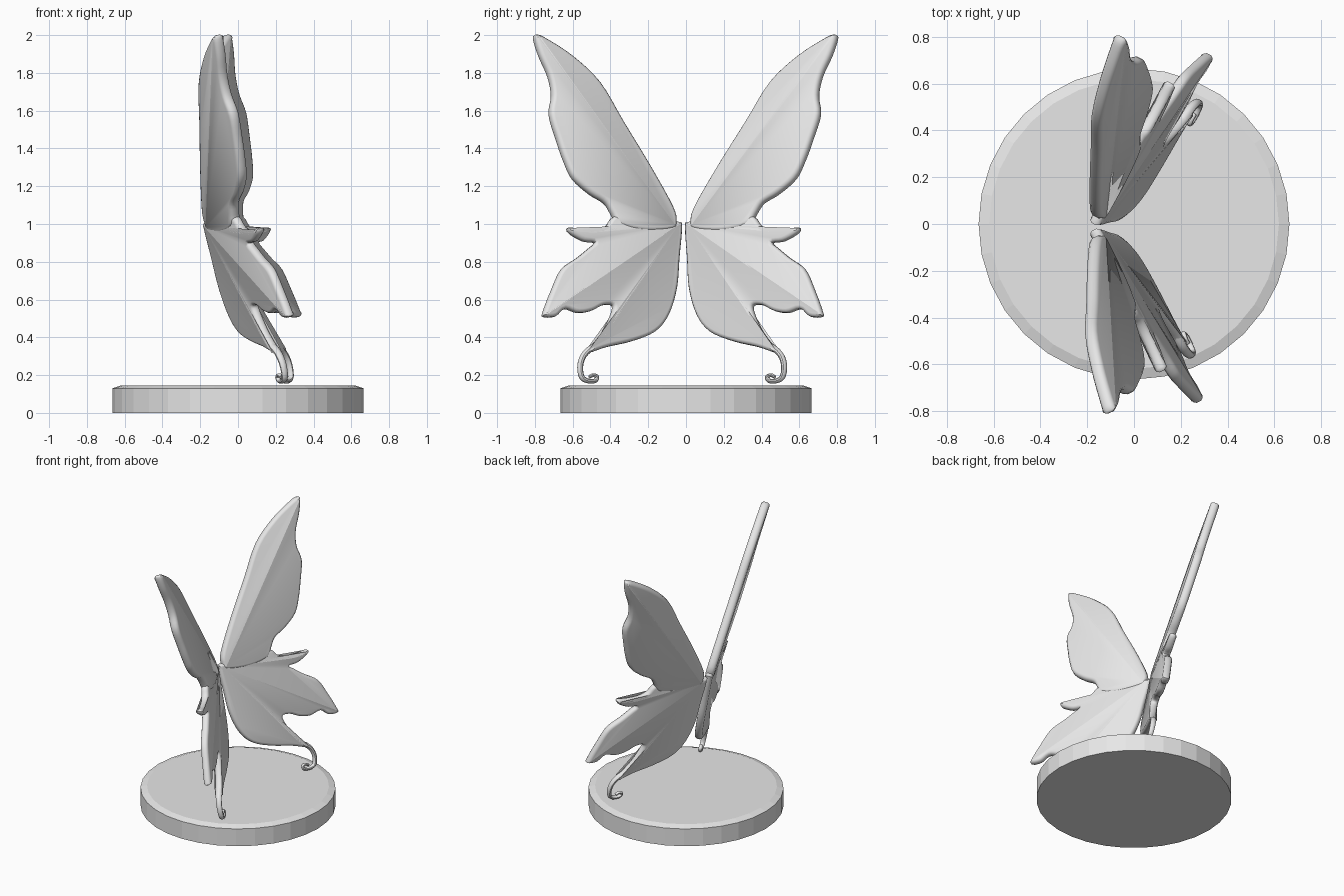
import bpy
import bmesh
import math
from mathutils import Vector

old = bpy.data.objects.get("Cube")
if old:
    bpy.data.objects.remove(old, do_unlink=True)


def make_material(name, colour):
    mat = bpy.data.materials.new(name)
    mat.use_nodes = True
    mat.diffuse_color = colour
    mat.node_tree.nodes["Principled BSDF"].inputs["Base Color"].default_value = colour
    return mat


GREY = make_material("plain grey", (0.8, 0.8, 0.8, 1))


def add_object(name, bm, smooth):
    """Turn a bmesh into a named object with the shared material."""
    bmesh.ops.recalc_face_normals(bm, faces=bm.faces)
    mesh = bpy.data.meshes.new(name)
    bm.to_mesh(mesh)
    bm.free()
    mesh.materials.append(GREY)
    obj = bpy.data.objects.new(name, mesh)
    bpy.context.collection.objects.link(obj)
    if smooth:
        bpy.ops.object.select_all(action="DESELECT")
        obj.select_set(True)
        bpy.context.view_layer.objects.active = obj
        bpy.ops.object.shade_smooth_by_angle(angle=math.radians(40))
    return obj


def spline(points, closed, steps=4):
    """Catmull-Rom curve through the given 2D points."""
    pts = [Vector(p) / 100 for p in points]
    n = len(pts)

    def at(i):
        return pts[i % n] if closed else pts[max(0, min(i, n - 1))]

    out = []
    for i in range(n if closed else n - 1):
        a, b, c, d = (at(i + k) for k in (-1, 0, 1, 2))
        for s in range(steps):
            t = s / steps
            out.append(b + ((c - a) * t + (2 * a - 5 * b + 4 * c - d) * t ** 2
                            + (3 * b - a - 3 * c + d) * t ** 3) / 2)
    if not closed:
        out.append(pts[-1])
    return out


class WingPlane:
    """Maps outward distance, height and thickness to the leaning wing plane."""

    def __init__(self, side, slope):
        self.side, self.slope = side, slope
        self.out = 0.5 + 0.03 * side
        self.normal = Vector((1, -self.out * side, slope)).normalized()

    def place(self, p, t=0.0):
        y, z = p
        x = -0.17 + self.out * y - self.slope * (z - 1)
        # The right wing is turned slightly further outward low down
        if self.side < 0:
            y += 0.045 - 0.02 * z
        return Vector((x, y * self.side, z)) + self.normal * t


def add_panel(name, outline, plane, half):
    """Thick wing panel with a rounded rim."""
    pts = spline(outline, True)
    n = len(pts)
    inward = []
    for i in range(n):
        d = (pts[(i + 1) % n] - pts[i - 1]).normalized()
        inward.append(Vector((d.y, -d.x)))
    bm = bmesh.new()
    rim = [(0.018, 1), (0.007, 0.82), (0, 0.4)]
    rim += [(d, -t) for d, t in reversed(rim)]
    rings = [[bm.verts.new(plane.place(p + v * d, t * half))
              for p, v in zip(pts, inward)] for d, t in rim]
    for a, b in zip(rings, rings[1:]):
        for i in range(n):
            j = (i + 1) % n
            bm.faces.new((a[i], a[j], b[j], b[i]))
    for ring in (rings[0], rings[-1]):
        bm.faces.new(ring)
    add_object(name, bm, True)


def add_tail(name, path, plane, start, end, sides=10):
    """Tapered round tendril along the path."""
    pts = [plane.place(p) for p in spline(path, False, 5)]
    bm = bmesh.new()
    rings = []
    for i, p in enumerate(pts):
        f = i / (len(pts) - 1)
        r = start + (end - start) * f
        tangent = (pts[min(i + 1, len(pts) - 1)] - pts[max(i - 1, 0)]).normalized()
        across = plane.normal.cross(tangent).normalized()
        rings.append([])
        for k in range(sides):
            a = math.tau * k / sides
            offset = across * math.cos(a) * r + plane.normal * math.sin(a) * r * 1.25
            rings[-1].append(bm.verts.new(p + offset))
    for a, b in zip(rings, rings[1:]):
        for k in range(sides):
            m = (k + 1) % sides
            bm.faces.new((a[k], a[m], b[m], b[k]))
    for ring in (rings[0], rings[-1]):
        bm.faces.new(ring)
    add_object(name, bm, True)


# Outlines as (outward, height) in hundredths, clockwise from the root
UPPER = [(3, 101), (5, 109), (17, 130), (32, 154), (45, 175), (60, 189), (74, 198),
         (79, 200), (80, 198), (77, 189), (72, 178), (70, 168), (71, 158), (67, 145),
         (63, 134), (58, 124), (49, 116), (41, 111), (37, 105), (33, 99), (20, 96),
         (5, 97)]
LOWER = [(2, 101), (18, 102), (33, 104), (37, 103), (40, 99), (45, 97), (53, 97),
         (60, 98), (59, 95), (52, 91), (46, 90), (49, 87), (55, 82), (63, 76),
         (68, 65), (72, 54), (72, 51), (66, 51), (61, 55), (54, 53), (47, 54),
         (41, 57), (36, 57), (36, 53), (40, 44), (45, 37), (49, 33), (47, 32),
         (38, 35), (25, 38), (13, 43), (6, 52), (2, 66), (1, 82), (0, 98)]
TAIL = [(43, 36), (48, 33), (51, 29), (52, 24), (51, 19), (48, 17), (44, 17),
        (43, 19), (45, 20), (47, 19)]

# Wings
for word, side in (("left", 1), ("right", -1)):
    high, low = WingPlane(side, 0.31), WingPlane(side, 0.22)
    add_panel(word + "_upper_wing", UPPER, high, 0.03)
    add_panel(word + "_lower_wing", LOWER, low, 0.026)
    add_tail(word + "_wing_tail", TAIL, low, 0.018, 0.009)

# Round base with a chamfered top rim
base = bmesh.new()
bmesh.ops.create_cone(base, cap_ends=True, segments=32, radius1=0.665,
                      radius2=0.665, depth=0.145)
bmesh.ops.translate(base, verts=base.verts, vec=(0, 0, 0.0725))
top = max(base.faces, key=lambda f: f.calc_center_median().z)
bmesh.ops.inset_region(base, faces=[top], thickness=0.045)
for v in base.verts:
    if v.co.z > 0.1 and v.co.xy.length > 0.65:
        v.co.z = 0.13
add_object("round_base", base, False)
